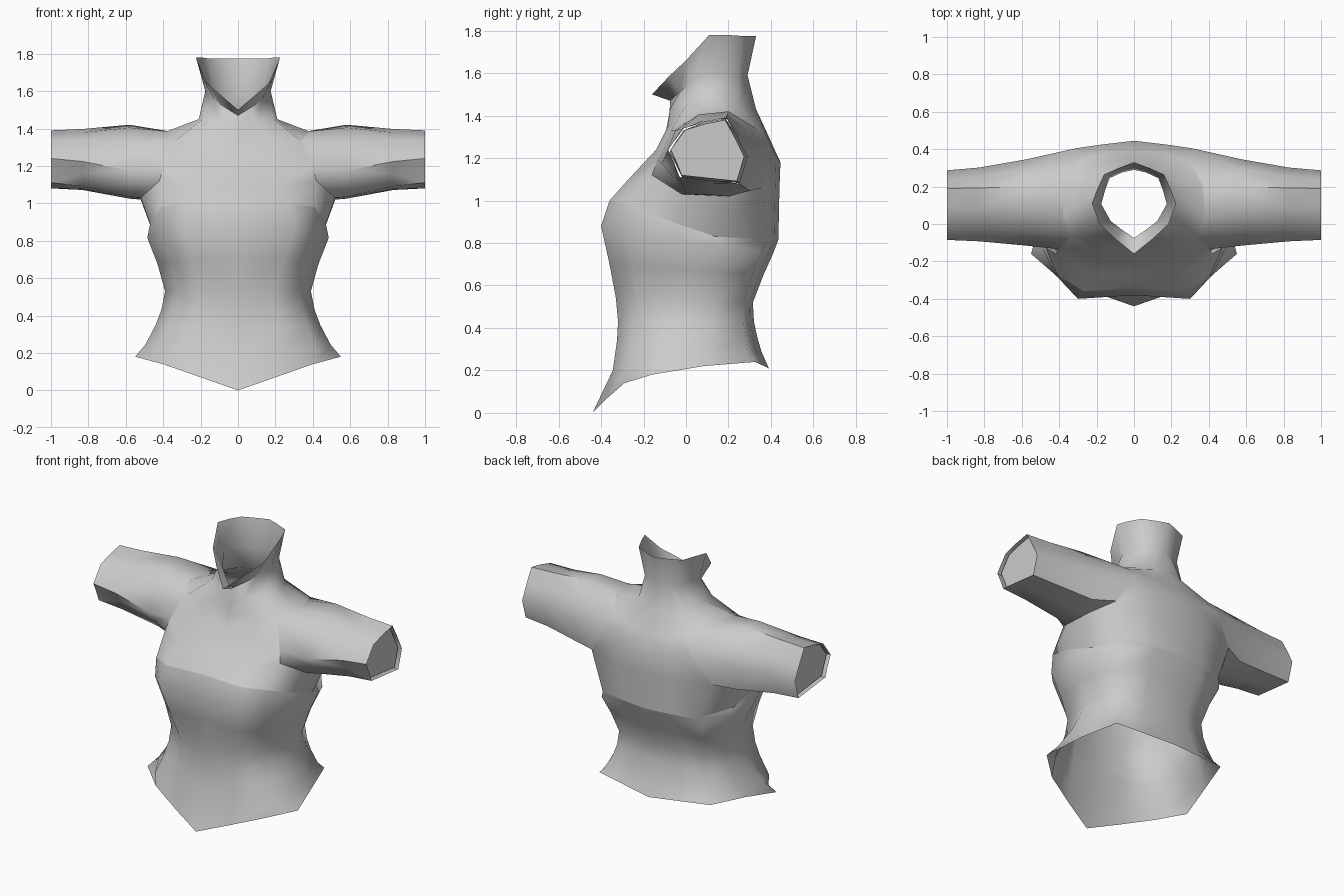
import bpy, bmesh

cube = bpy.data.objects.get("Cube")
if cube:
    bpy.data.objects.remove(cube, do_unlink=True)

grey = bpy.data.materials.new("grey_cloth")
grey.diffuse_color = (0.6, 0.6, 0.6, 1)
grey.use_nodes = True
for n in grey.node_tree.nodes:
    if n.type == 'BSDF_PRINCIPLED':
        n.inputs["Base Color"].default_value = (0.6, 0.6, 0.6, 1)
        n.inputs["Roughness"].default_value = 0.8


def loft(name, rows, closed=False, skip=(), cap=False, angle=1.15):
    """Bridge rows of points into a half surface and mirror it across x."""
    bm = bmesh.new()
    grid = [[bm.verts.new(p) for p in row] for row in rows]
    n = len(rows[0])
    for r in range(len(rows) - 1):
        for c in range(n if closed else n - 1):
            if (r, c) in skip:
                continue
            d = (c + 1) % n
            bm.faces.new((grid[r][c], grid[r][d], grid[r + 1][d], grid[r + 1][c]))
    if cap:
        bm.faces.new(grid[-1])
    bmesh.ops.delete(bm, geom=[v for v in bm.verts if not v.link_faces], context='VERTS')
    me = bpy.data.meshes.new(name)
    bm.to_mesh(me)
    bm.free()
    ob = bpy.data.objects.new(name, me)
    bpy.context.collection.objects.link(ob)
    me.materials.append(grey)
    bpy.ops.object.select_all(action='DESELECT')
    ob.select_set(True)
    bpy.context.view_layer.objects.active = ob
    bpy.ops.object.shade_smooth_by_angle(angle=angle)
    m = ob.modifiers.new("mirror", 'MIRROR')
    m.use_clip = True
    m.merge_threshold = 0.001
    return ob


# Every half row runs from the front centre round the side to the back centre.
hem = [(0, -.44, 0), (.2, -.37, .07), (.4, -.29, .14), (.55, -.16, .18),
       (.485, .08, .22), (.406, .324, .24), (.2, .358, .225), (0, .39, .21)]
yoke_edge = [(0, -.345, 1.0), (.27, -.36, 1.0), (.41, -.27, .98), (.47, -.04, .89),
             (.45, .14, .83), (.34, .385, .815), (.17, .415, .815), (0, .435, .815)]


# Fitted bodice: hem, waist and bust
def body_row(zf, zb, hw, yf, ym, yb, x1):
    fx = [0, x1 / hw, .84, 1, .94, .77, .4, 0]
    fy = [-.95, -1, -.7, 0, .44, .86, .95, 1]
    return [(hw * a, ym + b * ((yb - ym) if b > 0 else (ym - yf)),
             zf + (zb - zf) * (b + 1) / 2) for a, b in zip(fx, fy)]


waist = [(.20, .29, .495, -.345, -.12, .355, .21),
         (.34, .36, .44, -.325, -.06, .335, .2),
         (.43, .43, .41, -.32, -.03, .32, .2),
         (.54, .52, .39, -.33, 0, .315, .2),
         (.70, .65, .43, -.36, 0, .365, .25),
         (.88, .75, .485, -.40, -.02, .41, .3)]
loft("bodice", [hem] + [body_row(*w) for w in waist] + [yoke_edge])

# Yoke over chest, back and shoulders, with open armholes
yoke = [
    yoke_edge,
    [(0, -.27, 1.1), (.22, -.28, 1.09), (.42, -.16, 1.12), (.52, -.02, 1.03),
     (.52, .2, 1.02), (.44, .36, 1.06), (.2, .42, 1.05), (0, .44, 1.05)],
    [(0, -.13, 1.22), (.2, -.14, 1.24), (.4, -.135, 1.19), (.4, 0, 1.25),
     (.4, .2, 1.25), (.31, .405, 1.25), (.17, .425, 1.21), (0, .445, 1.18)],
    [(0, -.1, 1.3), (.16, -.085, 1.35), (.34, -.07, 1.33), (.38, .04, 1.385),
     (.37, .2, 1.385), (.3, .33, 1.34), (.15, .38, 1.31), (0, .395, 1.29)],
    [(0, -.08, 1.36), (.1, -.075, 1.43), (.19, 0, 1.45), (.21, .09, 1.45),
     (.2, .17, 1.45), (.17, .25, 1.44), (.1, .31, 1.43), (0, .33, 1.43)]]

# Flared collar with a pointed front, continuing the yoke
collar = [
    [(0, -.075, 1.47), (.065, -.03, 1.51), (.125, .016, 1.55), (.175, .107, 1.6),
     (.155, .18, 1.6), (.13, .245, 1.59), (.065, .275, 1.59), (0, .29, 1.59)],
    [(0, -.16, 1.5), (.1, -.08, 1.585), (.185, 0, 1.66), (.225, .11, 1.78),
     (.195, .19, 1.78), (.16, .265, 1.775), (.08, .30, 1.775), (0, .33, 1.775)]]
loft("yoke_and_collar", yoke + collar, skip={(r, c) for r in (1, 2) for c in (2, 3, 4)})

# Short sleeves growing out of the armholes
armhole = [yoke[1][c] for c in (2, 3, 4, 5)] + [yoke[2][5]] \
    + [yoke[3][c] for c in (5, 4, 3, 2)] + [yoke[2][2]]
upper = [(-.055, 1.1), (0, 1.035), (.15, 1.025), (.3, 1.045), (.345, 1.21),
         (.29, 1.33), (.2, 1.42), (.06, 1.405), (-.05, 1.33), (-.115, 1.175)]
cuff = [(-.055, 1.175), (-.03, 1.11), (.11, 1.095), (.25, 1.08), (.287, 1.205),
        (.24, 1.3), (.19, 1.39), (.09, 1.37), (-.01, 1.34), (-.085, 1.24)]


def sleeve_ring(x, t):
    return [(x, a[0] + (b[0] - a[0]) * t, a[1] + (b[1] - a[1]) * t)
            for a, b in zip(upper, cuff)]


loft("sleeves", [armhole, sleeve_ring(.58, 0), sleeve_ring(.83, .75), sleeve_ring(1, 1)],
     closed=True, angle=.9)


# Inner arm linings that close the sleeves just inside the cuffs
def shrink(ring, x, s=.93):
    return [(x, .1 + (p[1] - .1) * s, 1.24 + (p[2] - 1.24) * s) for p in ring]


loft("sleeve_linings", [shrink(sleeve_ring(.83, .75), .83), shrink(sleeve_ring(1, 1), .98)],
     closed=True, cap=True)
